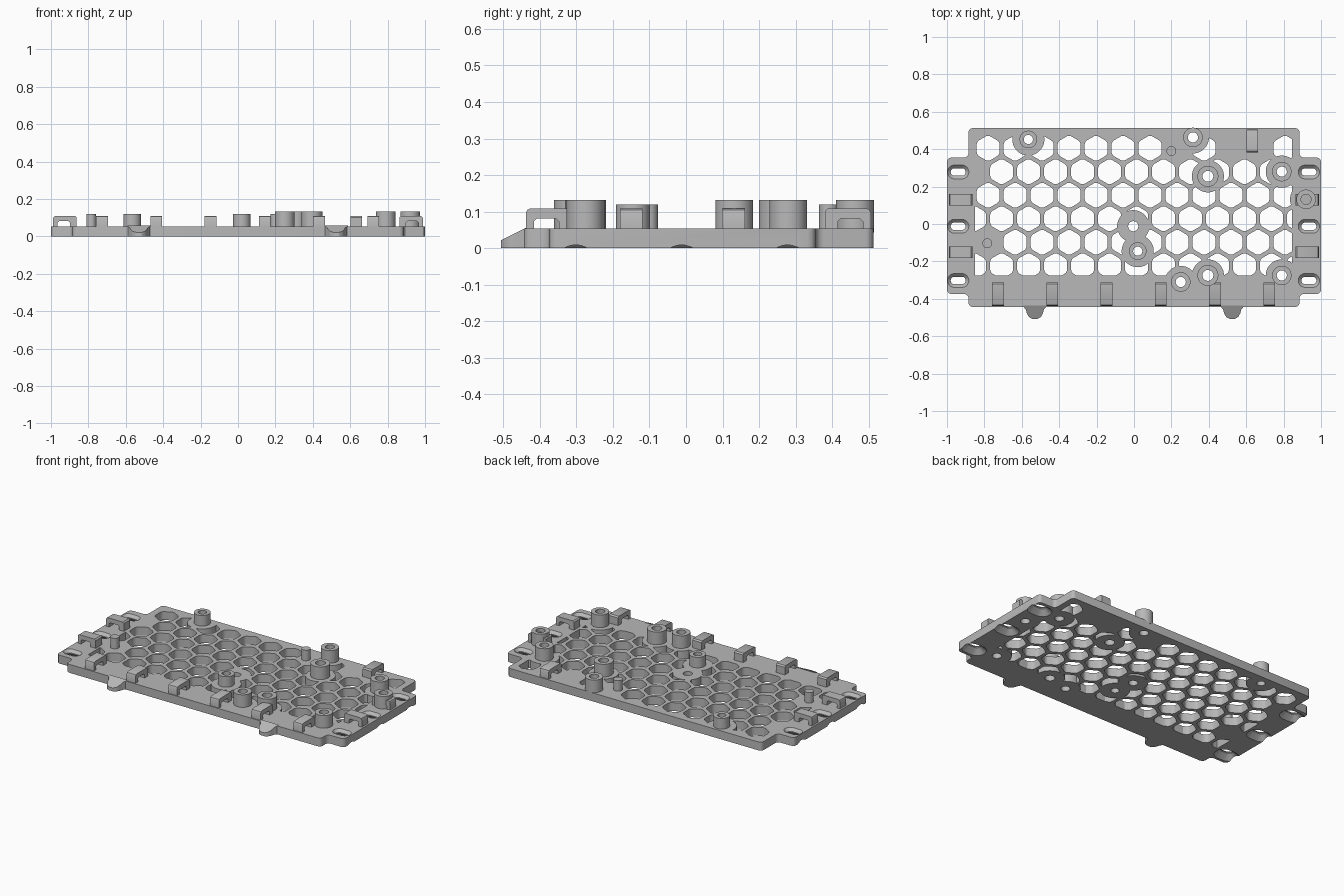
import bpy, bmesh, math
from mathutils import Matrix, Vector

cube = bpy.data.objects.get("Cube")
if cube:
    bpy.data.objects.remove(cube, do_unlink=True)

grey = bpy.data.materials.new("Grey plastic")
grey.use_nodes = True
colour = (0.48, 0.48, 0.48, 1)
grey.diffuse_color = colour
grey.node_tree.nodes["Principled BSDF"].inputs["Base Color"].default_value = colour

TOP = 0.053


def finish(bm, name):
    bmesh.ops.recalc_face_normals(bm, faces=bm.faces)
    mesh = bpy.data.meshes.new(name)
    bm.to_mesh(mesh)
    bm.free()
    ob = bpy.data.objects.new(name, mesh)
    bpy.context.collection.objects.link(ob)
    return ob


def add_loft(bm, levels):
    """Closed solid through a stack of (outline, z) levels."""
    rings = [[bm.verts.new((x, y, z)) for x, y in pts] for pts, z in levels]
    for a, b in zip(rings, rings[1:]):
        for i in range(len(a)):
            j = (i + 1) % len(a)
            bm.faces.new((a[i], a[j], b[j], b[i]))
    bm.faces.new(rings[0][::-1])
    bm.faces.new(rings[-1])


def loft(name, levels):
    bm = bmesh.new()
    add_loft(bm, levels)
    return finish(bm, name)


def round_uprights(bm, size):
    edges = [e for e in bm.edges
             if abs(e.verts[0].co.z - e.verts[1].co.z) > 0.01]
    bmesh.ops.bevel(bm, geom=edges, offset=size, segments=3,
                    profile=0.5, affect='EDGES')


def stadium(cx, cy, hx, hy, n=32):
    """Circle of radius hy stretched along x to half length hx."""
    pts = []
    for i in range(n):
        a = 2 * math.pi * (i + 0.5) / n
        side = hx - hy if math.cos(a) > 0 else hy - hx
        pts.append((cx + side + hy * math.cos(a), cy + hy * math.sin(a)))
    return pts


def cylinder(name, x, y, r, z0, z1):
    circle = stadium(x, y, r, r)
    return loft(name, [(circle, z0), (circle, z1)])


def combine(target, cutter, operation='DIFFERENCE'):
    """Apply a boolean and discard the cutter."""
    mod = target.modifiers.new("cut", 'BOOLEAN')
    mod.operation, mod.solver, mod.object = operation, 'EXACT', cutter
    graph = bpy.context.evaluated_depsgraph_get()
    mesh = bpy.data.meshes.new_from_object(target.evaluated_get(graph))
    target.modifiers.clear()
    target.data = mesh
    bpy.data.objects.remove(cutter, do_unlink=True)


# Part positions: x, y, radius, top height
bosses = [(-0.565, 0.452, 0.047, 0.119), (0.02, -0.145, 0.047, 0.119),
          (0.315, 0.463, 0.052, 0.132), (0.395, 0.255, 0.056, 0.132),
          (0.79, 0.28, 0.052, 0.132), (0.92, 0.132, 0.052, 0.132),
          (0.25, -0.31, 0.052, 0.132), (0.395, -0.275, 0.056, 0.132),
          (0.79, -0.275, 0.052, 0.132)]
pins = [(0.2, 0.39), (-0.785, -0.103)]
centre = (-0.004, -0.012)
parts = []

# Base plate: a wide rectangle with notched corners
quarter = [(1, 0.355, -0.374), (0.885, 0.355, -0.374), (0.885, 0.513, -0.444)]
outline = [(x, hi) for x, hi, lo in quarter]
outline += [(-x, hi) for x, hi, lo in reversed(quarter)]
outline += [(-x, lo) for x, hi, lo in quarter]
outline += [(x, lo) for x, hi, lo in reversed(quarter)]
bm = bmesh.new()
add_loft(bm, [(outline, 0), (outline, TOP)])
round_uprights(bm, 0.022)
plate = finish(bm, "base_plate")
parts.append(plate)

# Honeycomb cutter, trimmed to the field and kept clear of the bosses
PITCH = 0.1443
blocked = {(0, 7), (0, 9), (0, 10), (4, 0), (1, -1)}
bm = bmesh.new()
for row in range(6):
    shift = row % 2
    for col in range(-shift, 12):
        if (row, col) in blocked:
            continue
        x = -0.78 + PITCH * (col + shift / 2)
        y = 0.405 - row * 0.1257
        hexagon = [(x + 0.0705 * math.sin(k * math.pi / 3),
                    y + 0.0705 * math.cos(k * math.pi / 3)) for k in range(6)]
        add_loft(bm, [(hexagon, -0.05), (hexagon, 0.1)])
round_uprights(bm, 0.014)
honeycomb = finish(bm, "honeycomb_cutter")
field = [(-0.85, -0.276), (0.845, -0.276), (0.845, 0.49), (-0.85, 0.49)]
combine(honeycomb, loft("field", [(field, -0.1), (field, 0.15)]), 'INTERSECT')
for x, y in [b[:2] for b in bosses] + [centre]:
    combine(honeycomb, cylinder("clearance", x, y, 0.086, -0.2, 0.2))
combine(plate, honeycomb)

# Edge slots, countersunk on both faces
for x in (-0.94, 0.935):
    for y in (0.278, -0.012, -0.302):
        levels = [(0.087, 0.067, -0.01), (0.04, 0.02, 0.03),
                  (0.04, 0.02, TOP - 0.017), (0.067, 0.047, TOP + 0.01)]
        combine(plate, loft("slot_cutter", [(stadium(x, y, hx, hy), z)
                                            for hx, hy, z in levels]))

# Bosses with through holes, and the plain centre hole
combine(plate, cylinder("hole", *centre, 0.027, -0.1, 0.2))
for x, y, r, z in bosses:
    combine(plate, cylinder("hole", x, y, r * 0.52, -0.1, 0.2))
    boss = cylinder("screw_boss", x, y, r, TOP - 0.01, z)
    combine(boss, cylinder("hole", x, y, r * 0.52, -0.1, 0.2))
    parts.append(boss)

# Locating pins
for x, y in pins:
    parts.append(cylinder("locating_pin", x, y, 0.026, TOP - 0.01, 0.119))


# Cable tie bridges: an arch profile swept across its width
def bridge(x, y, angle, width=0.062, length=0.125):
    z0, z1, zi = TOP - 0.005, 0.109, 0.081
    a, b, c = -length, -0.09, -0.022
    profile = [(a, z0), (b, z0), (b, zi - 0.008), (b + 0.008, zi),
               (c - 0.008, zi), (c, zi - 0.008), (c, z0), (0, z0),
               (0, z1 - 0.012), (-0.004, z1 - 0.004), (-0.012, z1),
               (a + 0.008, z1), (a, z1 - 0.008)]
    bm = bmesh.new()
    face = bm.faces.new([bm.verts.new((u, -width / 2, w)) for u, w in profile])
    new = bmesh.ops.extrude_face_region(bm, geom=[face])["geom"]
    bmesh.ops.translate(bm, vec=Vector((0, width, 0)),
                        verts=[g for g in new if isinstance(g, bmesh.types.BMVert)])
    bm.transform(Matrix.Translation((x, y, 0)) @ Matrix.Rotation(angle, 4, 'Z'))
    parts.append(finish(bm, "cable_bridge"))


for i in range(6):
    bridge(-0.727 + i * 0.29, -0.438, -math.pi / 2)
for y in (0.13, -0.15):
    bridge(0.988, y, 0)
    bridge(-0.988, y, math.pi)
bridge(0.632, 0.506, math.pi / 2)

# Front tabs with sloping tops
half = [(0.062, -0.435), (0.058, -0.446), (0.048, -0.458), (0.043, -0.478),
        (0.032, -0.497), (0.015, -0.507)]
for x in (-0.53, 0.525):
    pts = [(x - u, v) for u, v in half] + [(x + u, v) for u, v in reversed(half)]
    tab = loft("front_tab", [(pts, 0), (pts, TOP)])
    for v in tab.data.vertices:
        if v.co.z > 0.01:
            v.co.z = 0.052 + 0.5 * (v.co.y + 0.446)
    parts.append(tab)

# Material and shading
bpy.ops.object.select_all(action='DESELECT')
for ob in parts:
    ob.data.materials.clear()
    ob.data.materials.append(grey)
    for p in ob.data.polygons:
        p.material_index = 0
    ob.select_set(True)
bpy.context.view_layer.objects.active = plate
bpy.ops.object.shade_smooth_by_angle(angle=math.radians(30))
